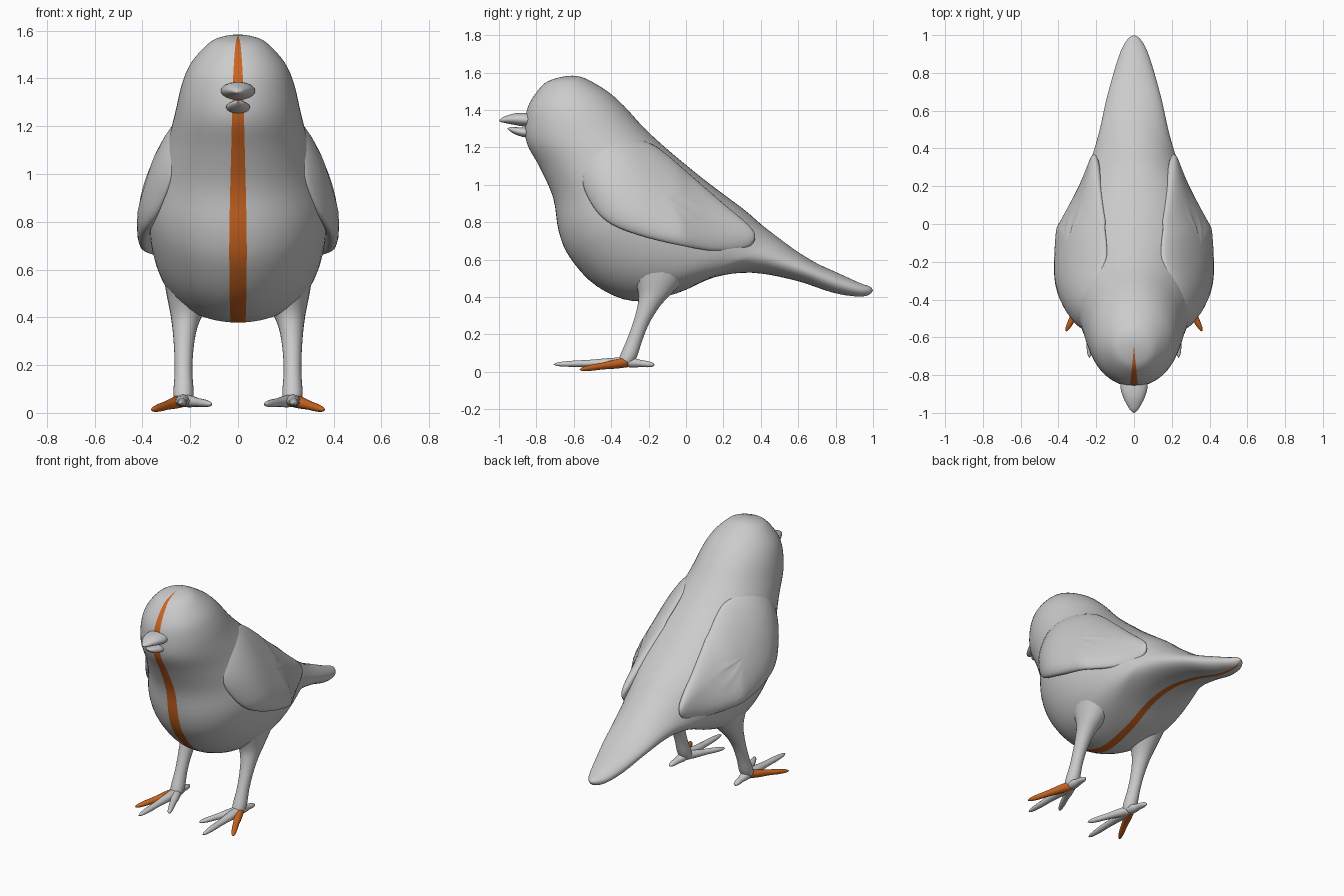
import bpy, bmesh, math
from mathutils import Vector

if "Cube" in bpy.data.objects:
    bpy.data.objects.remove(bpy.data.objects["Cube"])

orange = bpy.data.materials.new("orange")
orange.diffuse_color = (0.6, 0.13, 0.015, 1)
orange.use_nodes = True
orange.node_tree.nodes["Principled BSDF"].inputs["Base Color"].default_value = orange.diffuse_color
grey = bpy.data.materials.new("grey")
grey.diffuse_color = (0.6, 0.6, 0.6, 1)
grey.use_nodes = True
grey.node_tree.nodes["Principled BSDF"].inputs["Base Color"].default_value = grey.diffuse_color


def smooth_rows(rows, steps, closed=False):
    """Catmull-Rom interpolation of rows of numbers."""
    n, out = len(rows), []
    for i in range(n if closed else n - 1):
        if closed:
            k = [rows[(i + d) % n] for d in (-1, 0, 1, 2)]
        else:
            k = [rows[min(max(i + d, 0), n - 1)] for d in (-1, 0, 1, 2)]
        for s in range(steps):
            t = s / steps
            out.append([0.5 * (2 * b + (c - a) * t + (2 * a - 5 * b + 4 * c - d) * t * t
                               + (3 * b - a - 3 * c + d) * t ** 3) for a, b, c, d in zip(*k)])
    return out if closed else out + [list(rows[-1])]


def skin(name, rings, mirror=False, stripe=(), mats=()):
    """Bridge equal-length rings of points and close both ends."""
    bm = bmesh.new()
    vr = [[bm.verts.new(p) for p in r] for r in rings]
    n = len(vr[0])
    for r0, r1 in zip(vr, vr[1:]):
        for j in range(n):
            f = bm.faces.new((r0[j], r0[(j + 1) % n], r1[(j + 1) % n], r1[j]))
            f.material_index = 1 if j in stripe else 0
    bm.faces.new(vr[0])
    bm.faces.new(vr[-1])
    bmesh.ops.remove_doubles(bm, verts=bm.verts, dist=1e-5)
    bmesh.ops.recalc_face_normals(bm, faces=bm.faces)
    for f in bm.faces:
        f.smooth = True
    me = bpy.data.meshes.new(name)
    bm.to_mesh(me)
    bm.free()
    for m in mats:
        me.materials.append(m)
    ob = bpy.data.objects.new(name, me)
    bpy.context.collection.objects.link(ob)
    if mirror:
        ob.modifiers.new("mirror", 'MIRROR').use_mirror_merge = False
    return ob


def loft(name, rows, n=24, steps=4, **kw):
    """Rows: centre x, y, z, half width in x, then the y and z of the other half axis."""
    rings = []
    for x, y, z, w, by, bz in smooth_rows(rows, steps):
        ts = [2 * math.pi * j / n for j in range(n)]
        rings.append([Vector((x + w * math.cos(t), y + by * math.sin(t), z + bz * math.sin(t))) for t in ts])
    return skin(name, rings, **kw)


# Body, head and tail: back point (y, z), front/underside point (y, z), half width
sections = [
    (-.64, 1.582, -.64, 1.582, 0), (-.59, 1.582, -.71, 1.565, .06),
    (-.53, 1.565, -.77, 1.53, .12), (-.42, 1.50, -.84, 1.43, .195),
    (-.33, 1.42, -.86, 1.33, .235), (-.22, 1.30, -.85, 1.22, .262),
    (-.10, 1.19, -.78, 1.09, .293), (.02, 1.09, -.71, .93, .335),
    (.12, 1.01, -.68, .75, .37), (.22, .935, -.62, .61, .372),
    (.32, .86, -.48, .46, .35), (.40, .79, -.28, .378, .31),
    (.47, .735, -.05, .42, .26), (.53, .69, .15, .505, .22),
    (.60, .64, .35, .53, .185), (.70, .58, .58, .49, .15),
    (.82, .525, .78, .425, .108), (.93, .475, .91, .403, .068),
    (.985, .455, .975, .41, .032), (1.0, .435, 1.0, .435, 0)]
loft("body", [(0, (a + c) / 2, (b + d) / 2, w, (a - c) / 2, (b - d) / 2) for a, b, c, d, w in sections],
     n=64, stripe=(47, 48), mats=(grey, orange))

# Beak halves: y, z, half width, half height
upper = [(-.78, 1.345, .065, .036), (-.86, 1.348, .072, .037), (-.92, 1.351, .056, .030),
         (-.97, 1.348, .030, .017), (-.992, 1.344, .013, .008), (-1.0, 1.342, 0, 0)]
lower = [(-.78, 1.275, .045, .026), (-.86, 1.28, .05, .026), (-.91, 1.288, .038, .02),
         (-.94, 1.297, .02, .011), (-.955, 1.302, 0, 0)]
for name, rows in (("upper_beak", upper), ("lower_beak", lower)):
    loft(name, [(0, y, z, w, 0, h) for y, z, w, h in rows])

# Legs flaring into the belly: x, y, z, half width, half depth
leg = [(.16, -.12, .66, .16, .28), (.175, -.12, .58, .137, .22), (.195, -.14, .50, .105, .145),
       (.213, -.165, .42, .071, .09), (.223, -.20, .35, .051, .06),
       (.227, -.24, .26, .040, .044), (.228, -.275, .17, .037, .042), (.228, -.305, .09, .042, .046),
       (.228, -.32, .05, .036, .04), (.228, -.32, .03, .015, .015)]
loft("legs", [row + (0,) for row in leg], mirror=True)

# Toes run from the ankle to a tapered tip
toes = {"middle_toes": (.236, -.71, .04), "outer_toes": (.36, -.57, .012),
        "inner_toes": (.112, -.57, .036), "back_toes": (.24, -.168, .037)}
for name, tip in toes.items():
    base, tip = Vector((.23, -.31, .052)), Vector(tip)
    rows = []
    for f, r in ((0, .032), (.25, .029), (.5, .022), (.75, .019), (.93, .012), (1, 0)):
        p = base.lerp(tip, f)
        rows.append((p.x, p.y, max(p.z, r), r, 0, r * .85))
    loft(name, rows, n=16, mirror=True, mats=(orange,) if name == "outer_toes" else ())

# Wings: side outline shrunk in rings to the middle, bent over the flank
outline = [(-.555, 1.03), (-.515, 1.17), (-.43, 1.235), (-.32, 1.25), (-.2, 1.225), (-.1, 1.16),
           (.05, 1.03), (.2, .90), (.335, .785), (.37, .72), (.33, .665), (.2, .645),
           (.05, .66), (-.2, .715), (-.4, .79), (-.5, .89)]
edge = smooth_rows(outline, 5, closed=True)


def flank(y, z):
    """Outer x of the wing."""
    s = z + .8 * y
    bend = .7 * max(0, 1 - max(0, y) / .37)
    return (.44 - bend * max(0, s - .55) ** 2 - .10 * max(0, z - .72)
            - 1.0 * max(0, -.25 - y) ** 2 - .47 * max(0, y + .02))


def wing_ring(f, side):
    pts = []
    for ey, ez in edge:
        y, z = -.12 + (ey + .12) * f, .95 + (ez - .95) * f
        pts.append((flank(y, z) - .045 + side * .045 * math.sqrt(1 - f ** 4), y, z))
    return pts


scales = [.05, .25, .45, .62, .76, .86, .93, .97, .99]
skin("wings", [wing_ring(f, 1) for f in scales] + [wing_ring(1, 0)]
     + [wing_ring(f, -1) for f in reversed(scales)], mirror=True)
